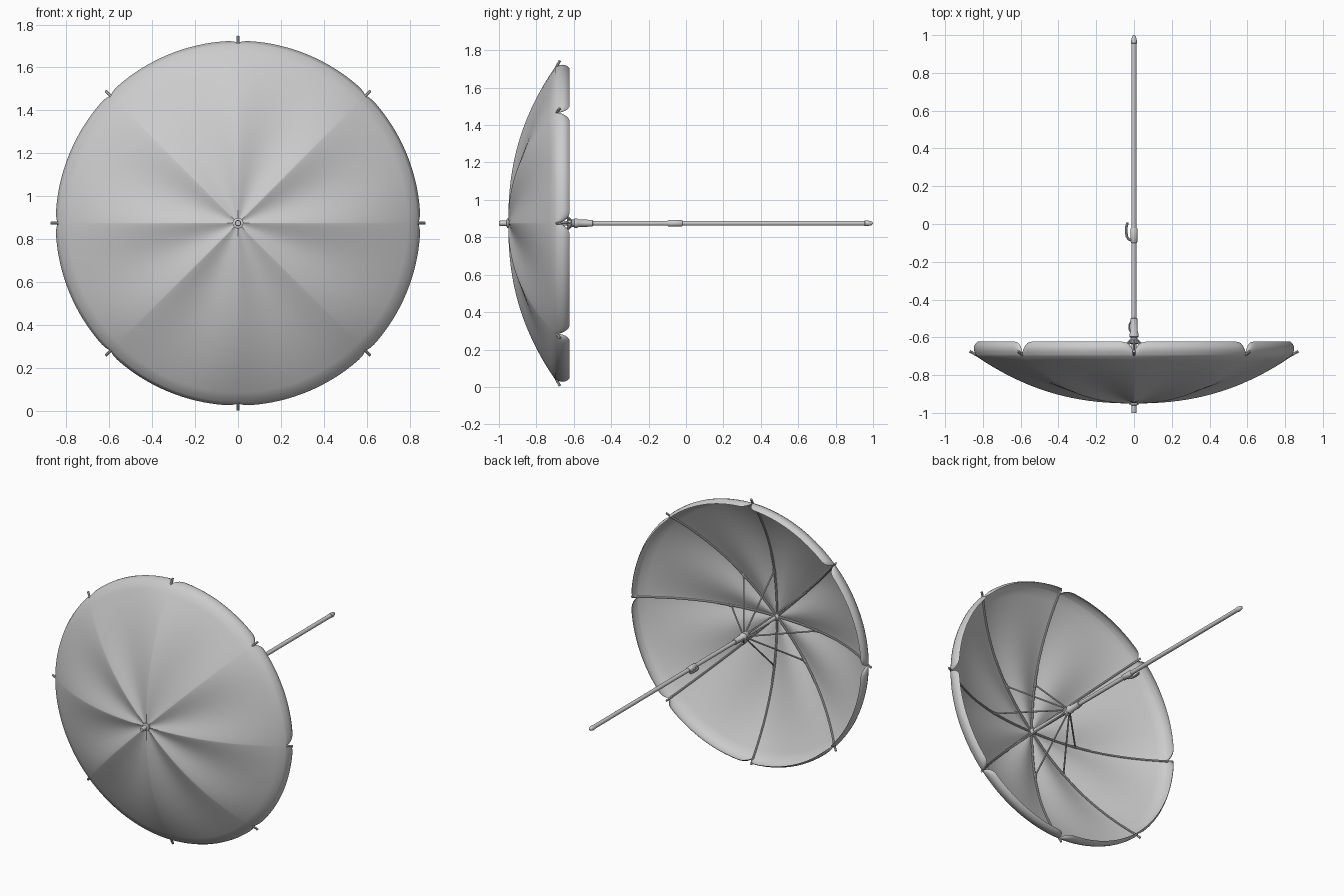
import bpy, bmesh
from math import sin, cos, pi, sqrt

if "Cube" in bpy.data.objects:
    bpy.data.objects.remove(bpy.data.objects["Cube"])

CZ = 0.875          # height of the shaft axis
R = 0.835           # canopy rim radius
N = 8


def place(r, a, y):
    return (r * cos(a), y, CZ + r * sin(a))


def rib_y(r):
    return -0.95 + 0.25 * (r / R) ** 2.3


def finish(ob, angle=40):
    bpy.ops.object.select_all(action='DESELECT')
    ob.select_set(True)
    bpy.context.view_layer.objects.active = ob
    bpy.ops.object.shade_smooth_by_angle(angle=angle * pi / 180)
    return ob


def mesh_object(name, bm, angle=40):
    bmesh.ops.remove_doubles(bm, verts=bm.verts, dist=1e-5)
    bmesh.ops.recalc_face_normals(bm, faces=bm.faces)
    me = bpy.data.meshes.new(name)
    bm.to_mesh(me)
    bm.free()
    ob = bpy.data.objects.new(name, me)
    bpy.context.collection.objects.link(ob)
    return finish(ob, angle)


def lathe(name, profile, seg=24):
    """Turn a (radius, y) profile around the shaft axis."""
    bm = bmesh.new()
    rings = [[bm.verts.new(place(r, 2 * pi * k / seg, y)) for k in range(seg)]
             for r, y in profile]
    for a, b in zip(rings, rings[1:]):
        for k in range(seg):
            j = (k + 1) % seg
            bm.faces.new((a[k], a[j], b[j], b[k]))
    bm.faces.new(rings[0])
    bm.faces.new(rings[-1])
    return mesh_object(name, bm)


def rods(name, paths, radius):
    """Round rods along one or more point lists."""
    cu = bpy.data.curves.new(name, 'CURVE')
    cu.dimensions = '3D'
    cu.bevel_depth = radius
    cu.bevel_resolution = 2
    cu.use_fill_caps = True
    for pts in paths:
        sp = cu.splines.new('POLY')
        sp.points.add(len(pts) - 1)
        for p, co in zip(sp.points, pts):
            p.co = (*co, 1)
    ob = bpy.data.objects.new(name, cu)
    bpy.context.collection.objects.link(ob)
    bpy.ops.object.select_all(action='DESELECT')
    ob.select_set(True)
    bpy.context.view_layer.objects.active = ob
    bpy.ops.object.convert(target='MESH')
    return finish(bpy.context.object)


# Canopy: eight sagging panels with a rounded lip, notched at each rib
bm = bmesh.new()
M, ROWS = 28, 18
LIP = (0.12, 0.3, 0.5, 0.7, 0.88, 1.0)
for p in range(N):
    cols = []
    for k in range(M + 1):
        t = (1 - cos(pi * k / M)) / 2
        a = (p + t) * 2 * pi / N
        u = min(1, min(t, 1 - t) / 0.09)
        g = sqrt(max(0, 1 - (1 - u) ** 2))
        col = []
        for i in range(ROWS + 1):
            s = 0.015 + 0.985 * i / ROWS
            sag = 0.03 * sin(pi * s) * sin(pi * t) ** 1.2
            col.append(bm.verts.new(place(R * s, a, rib_y(R * s) + sag)))
        for q in LIP:
            r = R + g * (0.015 * sin(pi * q * 0.85) - 0.01 * q ** 5)
            col.append(bm.verts.new(place(r, a, rib_y(R) + 0.077 * g * q)))
        cols.append(col)
    for c, d in zip(cols, cols[1:]):
        for i in range(len(c) - 1):
            bm.faces.new((c[i], d[i], d[i + 1], c[i + 1]))
mesh_object("canopy", bm, 85)

# Ribs under the canopy, their end tips, and stretchers to the runner
angles = [k * 2 * pi / N for k in range(N)]
rods("ribs", [[place(r, a, rib_y(r) + 0.008) for r in
               [0.012 + (R - 0.012) * i / 14 for i in range(15)]]
              for a in angles], 0.006)
rods("rib_tips", [[place(0.825, a, -0.698), place(0.87, a, -0.674)]
                  for a in angles], 0.007)
rods("stretchers", [[place(0.018, a, -0.615), place(0.31, a, rib_y(0.31) + 0.012)]
                    for a in angles], 0.005)
rods("stretcher_joints", [[place(0.295, a, rib_y(0.295) + 0.01),
                           place(0.325, a, rib_y(0.325) + 0.01)]
                          for a in angles], 0.008)

# Shaft with pointed end
lathe("shaft", [(0.013, -0.96), (0.013, 0.955), (0.015, 0.957), (0.015, 0.972),
                (0.011, 0.99), (0.004, 1.0)])
# Ferrule and washer outside the apex
lathe("ferrule", [(0.025, -0.945), (0.025, -0.957), (0.014, -0.96),
                  (0.014, -0.99), (0.012, -1.0)])
# Hub holding the ribs
lathe("rib_hub", [(0.016, -0.94), (0.02, -0.936), (0.02, -0.92), (0.016, -0.915)])
# Sliding runner
lathe("runner", [(0.016, -0.635), (0.025, -0.63), (0.025, -0.615), (0.019, -0.61),
                 (0.019, -0.6), (0.025, -0.596), (0.025, -0.582), (0.02, -0.575),
                 (0.018, -0.5), (0.014, -0.498)])
rods("runner_catch", [[(-0.016, -0.575, CZ), (-0.024, -0.56, CZ),
                       (-0.024, -0.53, CZ), (-0.016, -0.515, CZ)]], 0.004)
# Collar with a curved tie hook on the shaft
lathe("hook_collar", [(0.014, -0.1), (0.018, -0.095), (0.018, -0.025), (0.014, -0.02)])
rods("tie_hook", [[(-0.014, -0.085, CZ), (-0.027, -0.082, CZ), (-0.037, -0.068, CZ),
                   (-0.041, -0.045, CZ), (-0.04, -0.015, CZ), (-0.034, 0.008, CZ)]], 0.007)
